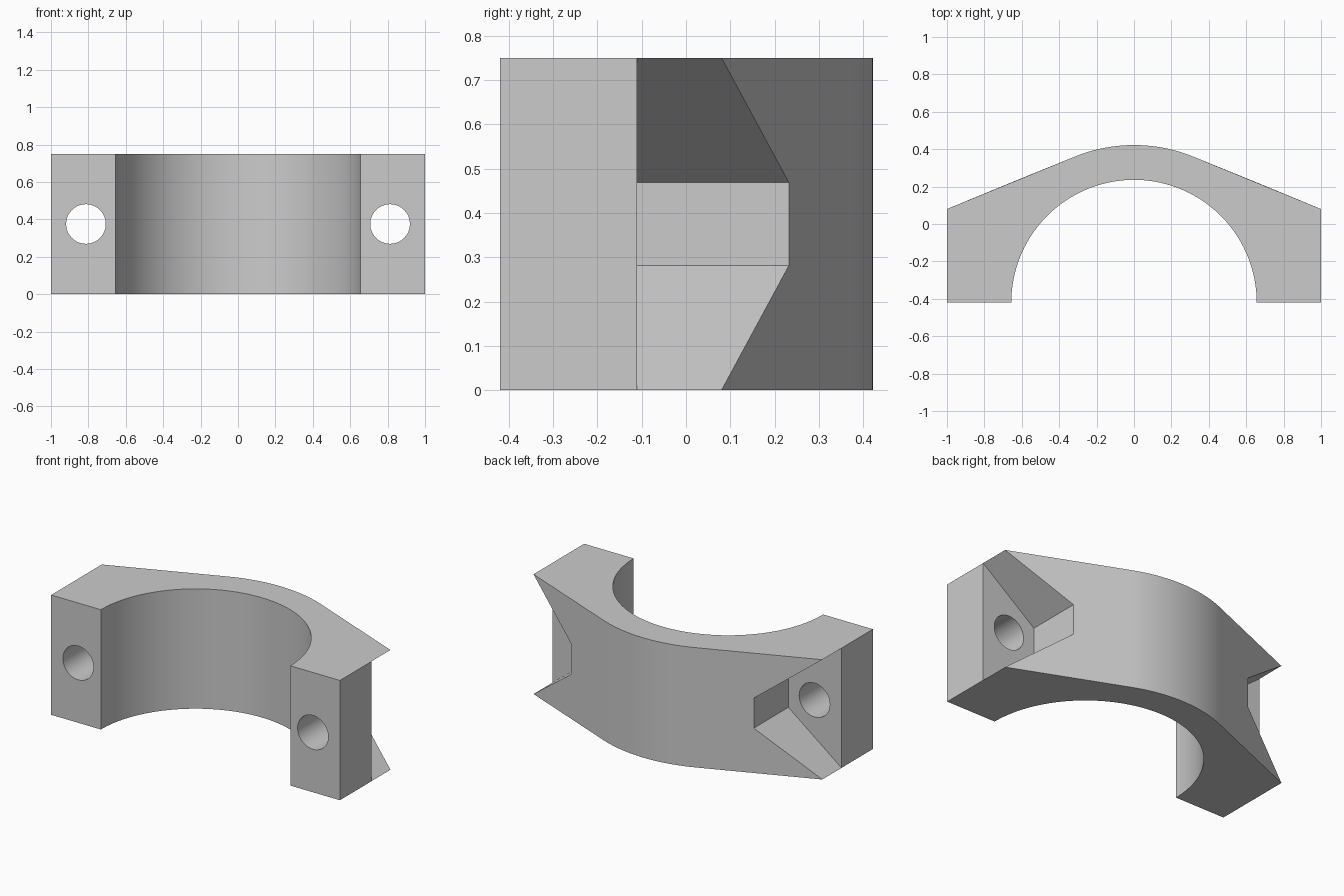
import bpy, bmesh
from math import sin, cos, radians

cube = bpy.data.objects.get("Cube")
if cube:
    bpy.data.objects.remove(cube, do_unlink=True)

HEIGHT = 0.75
MID = HEIGHT / 2
BASE_Y = -0.42        # split plane, also the bore axis
FLOOR_Y = -0.11       # floor of the bolt pockets
SHOULDER_Y = 0.08
BORE_R = 0.656
OUTER_R = 0.842
POCKET_X = 0.632      # inner wall of each pocket
POCKET_Y = 0.232      # where that wall meets the sloped shoulder
POCKET_HALF = 0.094
HOLE_X, HOLE_R = 0.813, 0.106

grey = bpy.data.materials.new("light grey")
grey.use_nodes = True
colour = (0.6, 0.6, 0.6, 1)
grey.diffuse_color = colour
grey.node_tree.nodes["Principled BSDF"].inputs["Base Color"].default_value = colour

bm = bmesh.new()


def arc(cx, cy, radius, start, end, steps):
    angles = [radians(start + (end - start) * i / steps) for i in range(steps + 1)]
    return [(cx + radius * cos(a), cy + radius * sin(a)) for a in angles]


def add_face(points, side):
    bm.faces.new([bm.verts.new((side * x, y, z)) for x, y, z in points])


def curved_wall(path, side):
    """Upright wall following a path in plan."""
    for (x1, y1), (x2, y2) in zip(path, path[1:]):
        add_face([(x1, y1, 0), (x2, y2, 0), (x2, y2, HEIGHT), (x1, y1, HEIGHT)], side)


def drilled_face(inner_x, half, y, side):
    """Flat face across y with the bolt hole left open, in two pieces."""
    low_in, low_out = (inner_x, MID - half), (1, 0)
    top_in, top_out = (inner_x, MID + half), (1, HEIGHT)
    inner = [top_out, top_in, low_in] + arc(HOLE_X, MID, HOLE_R, 225, 45, 24)
    outer = [low_in, low_out, top_out] + arc(HOLE_X, MID, HOLE_R, 45, -135, 24)
    for outline in (inner, outer):
        add_face([(x, y, z) for x, z in outline], side)


crown = arc(0, BASE_Y, OUTER_R, 67.5, 90, 16)
bore = arc(0, BASE_Y, BORE_R, 90, 0, 40)
hole = arc(HOLE_X, MID, HOLE_R, 225, -135, 48)
low, high = MID - POCKET_HALF, MID + POCKET_HALF

for side in (1, -1):
    # Crown, bore and outer flange walls
    curved_wall(crown, side)
    curved_wall(bore, side)
    curved_wall([(1, BASE_Y), (1, FLOOR_Y)], side)

    # Top and bottom
    plan = [(1, BASE_Y), (1, FLOOR_Y), (1, SHOULDER_Y)] + crown + bore
    for z in (0, HEIGHT):
        add_face([(x, y, z) for x, y in plan], side)

    # Sloped shoulder, notched by the pocket
    tx, ty = crown[0]
    add_face([(1, SHOULDER_Y, 0), (POCKET_X, POCKET_Y, low), (POCKET_X, POCKET_Y, high),
              (1, SHOULDER_Y, HEIGHT), (tx, ty, HEIGHT), (tx, ty, 0)], side)

    # Pocket: inner wall and two flared walls
    add_face([(POCKET_X, FLOOR_Y, low), (POCKET_X, POCKET_Y, low),
              (POCKET_X, POCKET_Y, high), (POCKET_X, FLOOR_Y, high)], side)
    for inner_z, outer_z in ((low, 0), (high, HEIGHT)):
        add_face([(1, FLOOR_Y, outer_z), (1, SHOULDER_Y, outer_z),
                  (POCKET_X, POCKET_Y, inner_z), (POCKET_X, FLOOR_Y, inner_z)], side)

    # Mating face, pocket floor and the bolt hole joining them
    drilled_face(BORE_R, MID, BASE_Y, side)
    drilled_face(POCKET_X, POCKET_HALF, FLOOR_Y, side)
    for (x1, z1), (x2, z2) in zip(hole, hole[1:]):
        add_face([(x1, BASE_Y, z1), (x2, BASE_Y, z2),
                  (x2, FLOOR_Y, z2), (x1, FLOOR_Y, z1)], side)

# Weld everything into one closed part
bmesh.ops.remove_doubles(bm, verts=bm.verts, dist=0.0001)
bmesh.ops.recalc_face_normals(bm, faces=bm.faces)
mesh = bpy.data.meshes.new("clamp_half")
bm.to_mesh(mesh)
bm.free()
mesh.materials.append(grey)
clamp = bpy.data.objects.new("clamp_half", mesh)
bpy.context.collection.objects.link(clamp)

# Smooth the curved walls, keep the edges crisp
bpy.ops.object.select_all(action='DESELECT')
bpy.context.view_layer.objects.active = clamp
clamp.select_set(True)
bpy.ops.object.shade_smooth_by_angle(angle=radians(15))
